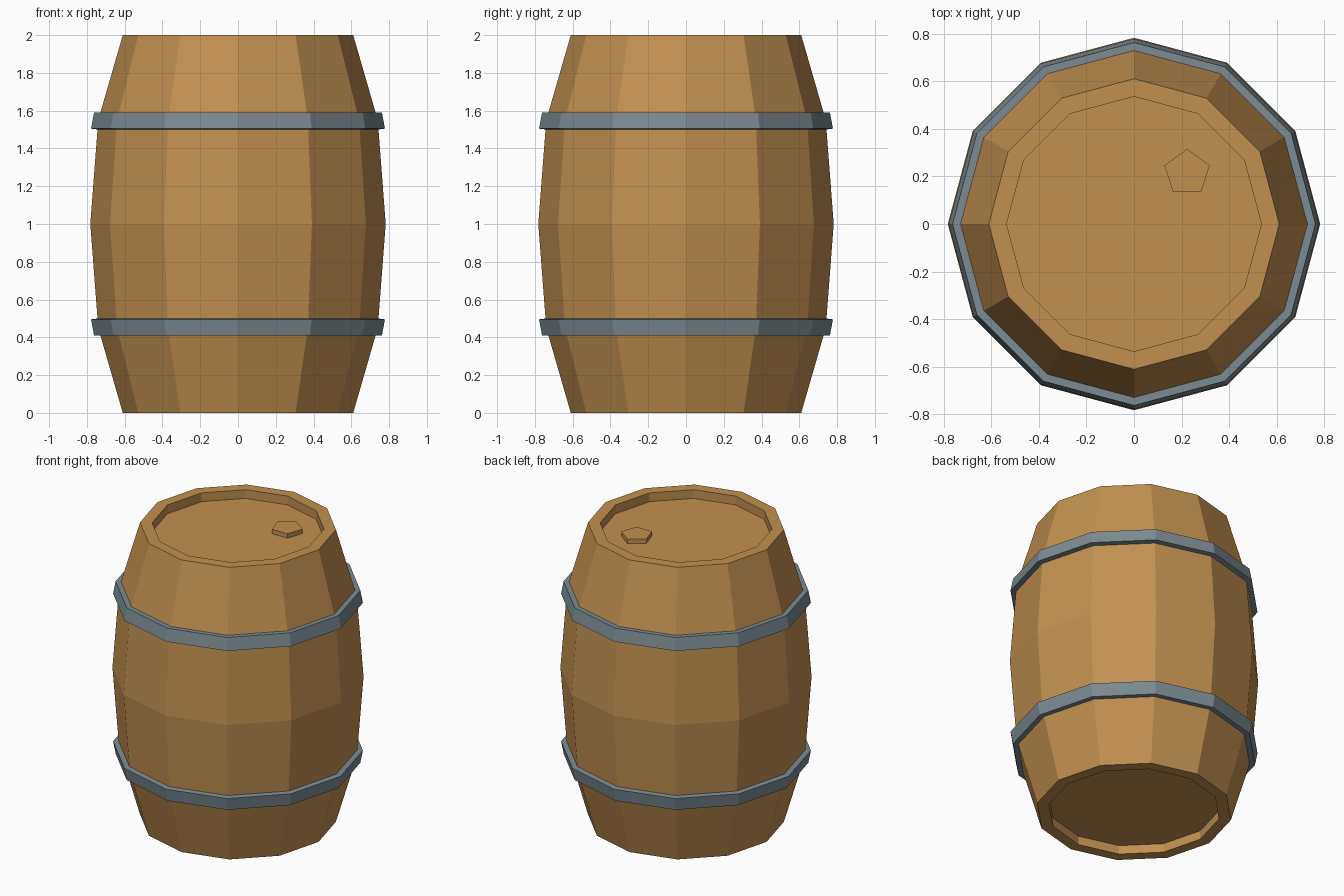
import bpy, bmesh, math

if "Cube" in bpy.data.objects:
    bpy.data.objects.remove(bpy.data.objects["Cube"])

SIDES = 12


def material(name, rgb):
    m = bpy.data.materials.new(name)
    m.diffuse_color = (*rgb, 1)
    m.use_nodes = True
    m.node_tree.nodes["Principled BSDF"].inputs["Base Color"].default_value = m.diffuse_color
    return m


wood = material("oak wood", (0.54, 0.28, 0.08))
iron = material("grey iron", (0.20, 0.26, 0.29))


def lathe(name, profile, mat, sides=SIDES, closed=False, start=0.0, at=(0, 0)):
    """Spin a (radius, z) profile; open ends are capped, closed profiles form a ring."""
    bm = bmesh.new()
    rings = []
    for r, z in profile:
        rings.append([bm.verts.new((at[0] + r * math.cos(start + math.tau * i / sides),
                                    at[1] + r * math.sin(start + math.tau * i / sides), z))
                      for i in range(sides)])
    pairs = list(zip(rings, rings[1:]))
    if closed:
        pairs.append((rings[-1], rings[0]))
    for a, b in pairs:
        for i in range(sides):
            j = (i + 1) % sides
            bm.faces.new((a[i], a[j], b[j], b[i]))
    if not closed:
        bm.faces.new(rings[0][::-1])
        bm.faces.new(rings[-1])
    bmesh.ops.recalc_face_normals(bm, faces=bm.faces)
    me = bpy.data.meshes.new(name)
    bm.to_mesh(me)
    bm.free()
    me.materials.append(mat)
    ob = bpy.data.objects.new(name, me)
    bpy.context.collection.objects.link(ob)
    return ob


# Barrel body with recessed lid and recessed base
lathe("barrel_body", [(0.535, 0.06), (0.535, 0), (0.61, 0), (0.74, 0.45), (0.782, 1.0),
                      (0.74, 1.55), (0.61, 2), (0.535, 2), (0.535, 1.94)], wood)

# Iron hoops, mirrored about mid height
hoop = [(0.70, 0.41), (0.762, 0.41), (0.778, 0.495), (0.70, 0.505)]
lathe("lower_hoop", hoop, iron, closed=True)
lathe("upper_hoop", [(r, 2 - z) for r, z in hoop], iron, closed=True)

# Five-sided bung on the lid
lathe("bung", [(0.10, 1.935), (0.10, 1.97)], wood, sides=5, start=math.pi / 2, at=(0.223, 0.215))
